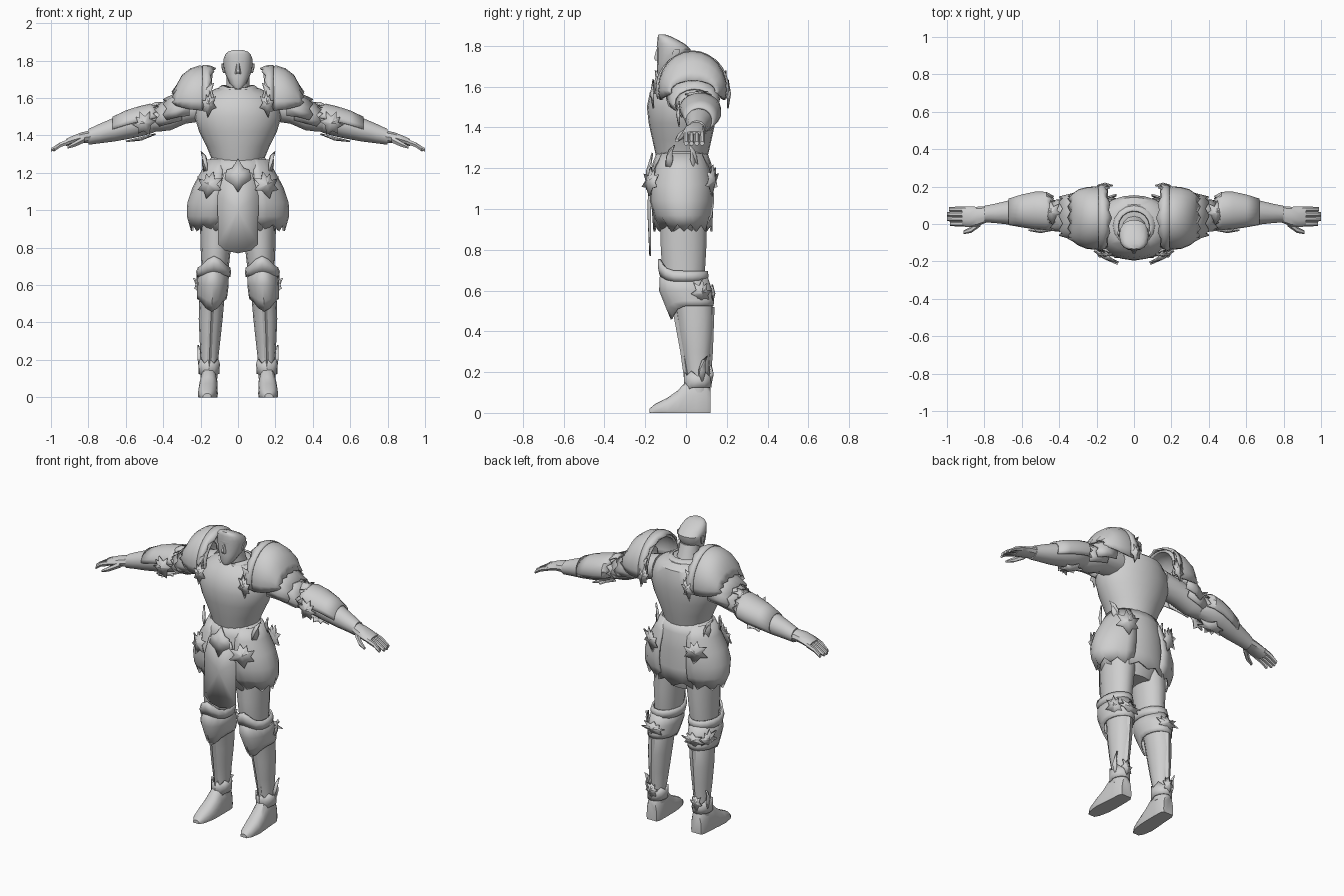
import bpy, bmesh, math
from mathutils import Vector

steel = bpy.data.materials.new("grey_steel")
steel.diffuse_color = (0.62, 0.62, 0.62, 1)


def finish(name, bm, mirror=False, thick=0.0, angle=35):
    bmesh.ops.recalc_face_normals(bm, faces=bm.faces[:])
    me = bpy.data.meshes.new(name)
    bm.to_mesh(me)
    bm.free()
    me.materials.append(steel)
    me.polygons.foreach_set("use_smooth", [True] * len(me.polygons))
    me.set_sharp_from_angle(angle=math.radians(angle))
    ob = bpy.data.objects.new(name, me)
    bpy.context.collection.objects.link(ob)
    if thick:
        m = ob.modifiers.new("thickness", 'SOLIDIFY')
        m.thickness = thick
        m.offset = 0
    if mirror:
        ob.modifiers.new("mirror", 'MIRROR')
    return ob


def loft(name, axis, rings, n=16, arc=None, jag=0.0, thick=0.0, mirror=False, power=1.0):
    """Rings are (position, centre1, centre2, radius1, radius2[, low peak[, high peak]])."""
    bm = bmesh.new()
    rows = []
    count = n + 1 if arc else n
    for k, r in enumerate(rings):
        t, c1, c2, r1, r2, low, high = (tuple(r) + (0, 0))[:7]
        row = []
        for i in range(count):
            if arc:
                a = math.radians(arc[0] + (arc[1] - arc[0]) * i / n)
            else:
                a = 2 * math.pi * i / n
            c, s = math.cos(a), math.sin(a)
            p = c1 + r1 * math.copysign(abs(c) ** power, c)
            q = c2 + r2 * math.copysign(abs(s) ** power, s)
            off = t + low * max(0, -s) ** 4 + high * max(0, s) ** 4
            if jag and k == len(rings) - 1:
                off += jag * (i % 2)
            co = {'z': (p, q, off), 'x': (off, p, q), 'y': (p, off, max(q, 0))}[axis]
            row.append(bm.verts.new(co))
        rows.append(row)
    for a, b in zip(rows, rows[1:]):
        for i in range(count - 1 if arc else n):
            j = (i + 1) % count
            bm.faces.new((a[i], a[j], b[j], b[i]))
    if not thick and not arc:
        bm.faces.new(rows[0])
        bm.faces.new(rows[-1])
    return finish(name, bm, mirror, thick)


def plate(name, pts, origin, u, v, bulge=0.012, mirror=True):
    """Thin ornament fanned from a raised centre, drawn in the u, v directions."""
    bm = bmesh.new()
    o, u, v = Vector(origin), Vector(u), Vector(v)
    out = u.cross(v).normalized()
    mid = bm.verts.new(o + out * bulge)
    vs = [bm.verts.new(o + u * x + v * y) for x, y in pts]
    for a, b in zip(vs, vs[1:] + vs[:1]):
        bm.faces.new((mid, a, b))
    return finish(name, bm, mirror, 0.008)


# lobed leaf and curved horn outlines
LEAF = [(-.1, -1), (.25, -.55), (.75, -.6), (.6, -.2), (1, .2), (.5, .2), (.55, .7), (.25, .5),
        (.1, 1), (-.2, .5), (-.75, .75), (-.5, .2), (-1, -.1), (-.45, -.3)]
HORN = [(-.5, -1), (.3, -.9), (.7, -.2), (.6, .4), (1, 1), (.1, .6), (-.3, 0)]

# head and neck
loft("neck", 'z', [(1.57, 0, 0, .085, .08), (1.66, 0, -.025, .062, .062), (1.73, 0, -.045, .06, .057)], 12)
loft("head", 'z', [(1.652, 0, -.118, .018, .016), (1.675, 0, -.10, .042, .042), (1.715, 0, -.073, .063, .068),
                   (1.755, 0, -.062, .076, .08), (1.785, 0, -.06, .079, .082), (1.81, 0, -.074, .077, .068),
                   (1.835, 0, -.095, .067, .045), (1.848, 0, -.108, .052, .03), (1.856, 0, -.118, .028, .015)],
     16, power=.9)
loft("nose", 'z', [(1.728, 0, -.138, .015, .014), (1.74, 0, -.141, .015, .018), (1.785, 0, -.138, .008, .008)], 6)
loft("brow", 'z', [(1.785, 0, -.1, .056, .04), (1.797, 0, -.1, .062, .044), (1.812, 0, -.098, .058, .042)], 12)
loft("mouth", 'z', [(1.69, 0, -.122, .022, .014), (1.7, 0, -.124, .025, .017), (1.71, 0, -.122, .02, .014)], 8)
loft("ear", 'z', [(1.735, .074, -.055, .006, .01), (1.765, .081, -.05, .008, .02), (1.785, .083, -.045, .005, .015)],
     6, mirror=True)

# breastplate and collar
loft("breastplate", 'z', [(1.22, 0, -.02, .13, .11, -.02, -.02), (1.28, 0, -.02, .143, .132),
                          (1.34, 0, -.02, .168, .145), (1.42, 0, -.02, .208, .163), (1.5, 0, -.02, .232, .172),
                          (1.57, 0, -.012, .22, .166), (1.62, 0, -.002, .175, .145), (1.65, 0, -.005, .12, .11)], 24)
loft("collar", 'z', [(1.635, 0, -.005, .125, .115), (1.652, 0, -.012, .1, .1), (1.665, 0, -.015, .085, .085, -.02)],
     16, thick=.01)

# pauldrons, layered arm lames and their ornaments
loft("pauldron", 'x', [(.14, .032, 1.59, .15, .155), (.17, .032, 1.59, .158, .172), (.205, .032, 1.59, .163, .178),
                       (.25, .032, 1.59, .16, .164), (.295, .035, 1.59, .145, .13), (.322, .035, 1.585, .125, .085),
                       (.335, .035, 1.58, .11, .05)], 14, (-18, 198), thick=.012, mirror=True, jag=.015)
loft("pauldron_rim", 'x', [(.19, .032, 1.59, .168, .183), (.168, .032, 1.59, .175, .18, 0, -.015),
                           (.145, .032, 1.59, .176, .166, 0, -.025)],
     16, (-15, 195), jag=.014, thick=.01, mirror=True)
loft("upper_lame", 'x', [(.26, .035, 1.555, .13, .115), (.33, .04, 1.535, .12, .088), (.38, .042, 1.515, .1, .075)],
     10, (-25, 205), jag=.02, thick=.01, mirror=True)
loft("lower_lame", 'x', [(.3, .04, 1.53, .095, .085), (.38, .045, 1.505, .085, .077), (.42, .045, 1.49, .078, .07)],
     10, (-35, 215), jag=.025, thick=.01, mirror=True)
for side, y in (("front", -.16), ("back", .205)):
    s = -1 if y < 0 else 1
    plate("pauldron_leaf_" + side, LEAF, (.155, y, 1.565), (-.04 * s, 0, .01), (-.01, 0, .07))
    plate("pauldron_horn_" + side, HORN, (.165, y - .02 * s, 1.62), (-.045, .02 * s, 0), (.01, -.01 * s, .06))

# arms
loft("upper_arm", 'x', [(.16, .03, 1.56, .08, .08), (.28, .04, 1.535, .08, .072), (.36, .045, 1.5, .072, .072),
                        (.41, .05, 1.49, .065, .068), (.5, .055, 1.475, .055, .055)], 12, mirror=True)
loft("forearm_guard", 'x', [(.42, .06, 1.49, .06, .062), (.48, .068, 1.478, .082, .073), (.56, .068, 1.458, .08, .072),
                            (.66, .062, 1.432, .066, .064), (.74, .057, 1.41, .052, .052),
                            (.8, .053, 1.392, .044, .042)], 12, mirror=True)
loft("elbow_guard", 'x', [(.67, .065, 1.432, .066, .063), (.6, .07, 1.455, .083, .073), (.53, .072, 1.473, .096, .078),
                          (.47, .07, 1.487, .098, .078), (.43, .06, 1.495, .085, .068)],
     12, (-30, 180), jag=.025, thick=.01, mirror=True)
plate("elbow_leaf_front", LEAF, (.5, -.033, 1.465), (.06, 0, -.02), (.02, 0, .065))
plate("elbow_leaf_low", LEAF, (.52, .06, 1.388), (.08, 0, -.02), (0, -.065, 0))
plate("elbow_leaf_top", LEAF, (.44, .06, 1.562), (.055, 0, -.015), (0, .065, 0))

# hands
loft("palm", 'x', [(.78, .053, 1.395, .042, .036), (.84, .04, 1.387, .052, .03), (.88, .038, 1.376, .055, .025),
                   (.92, .04, 1.362, .053, .02)], 10, mirror=True)
for i in range(4):
    y, tip = .001 + .026 * i, (.985, 1.0, 1.0, .99)[i]
    loft("finger_%d" % (i + 1), 'x', [(.9, y, 1.368, .014, .016), (.95, y, 1.35, .0135, .015),
                                    (tip, y, 1.322, .012, .011)], 6, mirror=True)
loft("thumb", 'x', [(.82, .01, 1.38, .022, .02), (.87, -.03, 1.355, .017, .017), (.912, -.045, 1.336, .01, .008)],
     6, mirror=True)

# skirt, hip guards, tabard and belt ornaments
loft("pelvis", 'z', [(.86, 0, -.01, .13, .09), (.95, 0, -.015, .19, .125), (1.1, 0, -.02, .18, .13)], 16)
loft("skirt", 'z', [(1.28, 0, -.02, .14, .118), (1.22, 0, -.02, .172, .14), (1.12, 0, -.02, .193, .15),
                    (1.0, 0, -.018, .205, .145), (.92, 0, -.015, .2, .14)], 20, jag=-.03, thick=.01)
loft("hip_guard", 'z', [(1.27, .06, -.02, .1, .1), (1.2, .06, -.02, .135, .13), (1.12, .06, -.02, .178, .15),
                        (1.04, .06, -.02, .205, .155), (.97, .06, -.015, .208, .14), (.925, .06, -.01, .185, .11)],
     10, (-80, 80), jag=-.035, thick=.012, mirror=True)
TABARD = [(-.075, 1.2), (.075, 1.2), (.108, 1.08), (.108, .82), (.07, .785), (0, .77),
          (-.07, .785), (-.108, .82), (-.108, 1.08)]
plate("tabard", [(x, z - 1) for x, z in TABARD], (0, -.176, 1), (1, 0, 0), (0, 0, 1), .01, False)
BUCKLE = [(0, -.09), (.025, -.05), (.07, -.02), (.06, .03), (.03, .04), (0, .09),
          (-.03, .04), (-.06, .03), (-.07, -.02), (-.025, -.05)]
plate("belt_buckle", BUCKLE, (0, -.178, 1.185), (1, 0, 0), (0, .15, 1), .014, False)
plate("hip_leaf_front", LEAF, (.15, -.175, 1.135), (.065, .04, .02), (-.025, 0, .07))
plate("hip_leaf_back", LEAF, (.155, .128, 1.14), (-.065, .03, .02), (.02, 0, .075))
plate("hip_spike_front", HORN, (.172, -.085, 1.255), (.025, .03, 0), (0, 0, .06))
plate("hip_spike_back", HORN, (.172, .045, 1.255), (.025, -.03, 0), (0, 0, .06))

# legs
loft("thigh", 'z', [(.58, .13, -.005, .068, .085), (.7, .122, -.012, .073, .108), (.82, .118, -.012, .083, .115),
                    (.95, .11, -.012, .093, .118)], 14, mirror=True)
loft("greave", 'z', [(.1, .155, .06, .045, .052), (.2, .152, .058, .046, .055), (.3, .15, .053, .055, .07),
                     (.42, .146, .048, .064, .085), (.52, .14, .04, .067, .092), (.62, .134, .01, .07, .09)],
     12, mirror=True)
loft("greave_ridge", 'z', [(.14, .155, .01, .012, .016), (.3, .15, -.012, .013, .016), (.5, .142, -.045, .015, .02)],
     4, mirror=True)
loft("calf_ridge", 'z', [(.14, .155, .108, .014, .012), (.3, .15, .118, .016, .014), (.52, .142, .128, .016, .012)],
     4, mirror=True)
loft("knee_band", 'z', [(.645, .13, -.012, .083, .112, .03), (.67, .13, -.014, .088, .118, .045),
                        (.695, .128, -.014, .08, .116, .06)], 16, thick=.012, mirror=True)
loft("knee_guard", 'z', [(.665, .132, -.01, .078, .112, .04), (.6, .135, -.002, .08, .125),
                         (.55, .138, .02, .077, .113, -.035), (.525, .14, .03, .074, .1, -.065)],
     16, thick=.01, mirror=True)
plate("knee_leaf_outer", LEAF, (.207, .075, .59), (-.025, .05, 0), (.015, 0, .065))
plate("knee_leaf_back", LEAF, (.14, .128, .585), (-.08, 0, 0), (0, 0, .045))

# feet and ankle cuffs
loft("boot", 'y', [(-.18, .165, 0, .022, .02), (-.15, .165, .005, .04, .04), (-.09, .163, .01, .052, .065),
                   (-.04, .16, .015, .052, .095), (.0, .158, .02, .05, .135), (.05, .156, .02, .048, .15),
                   (.1, .155, .02, .046, .135), (.12, .155, .02, .035, .1)], 16, mirror=True, power=.8)
loft("ankle_cuff", 'z', [(.125, .156, .058, .051, .062, -.03), (.155, .155, .058, .052, .062),
                         (.18, .154, .058, .052, .062)], 12, jag=.025, thick=.01, mirror=True)
plate("ankle_wing_outer", HORN, (.203, .075, .215), (.01, .03, 0), (0, 0, .065))
plate("ankle_wing_back", LEAF, (.155, .12, .19), (-.04, 0, 0), (0, 0, .055))
